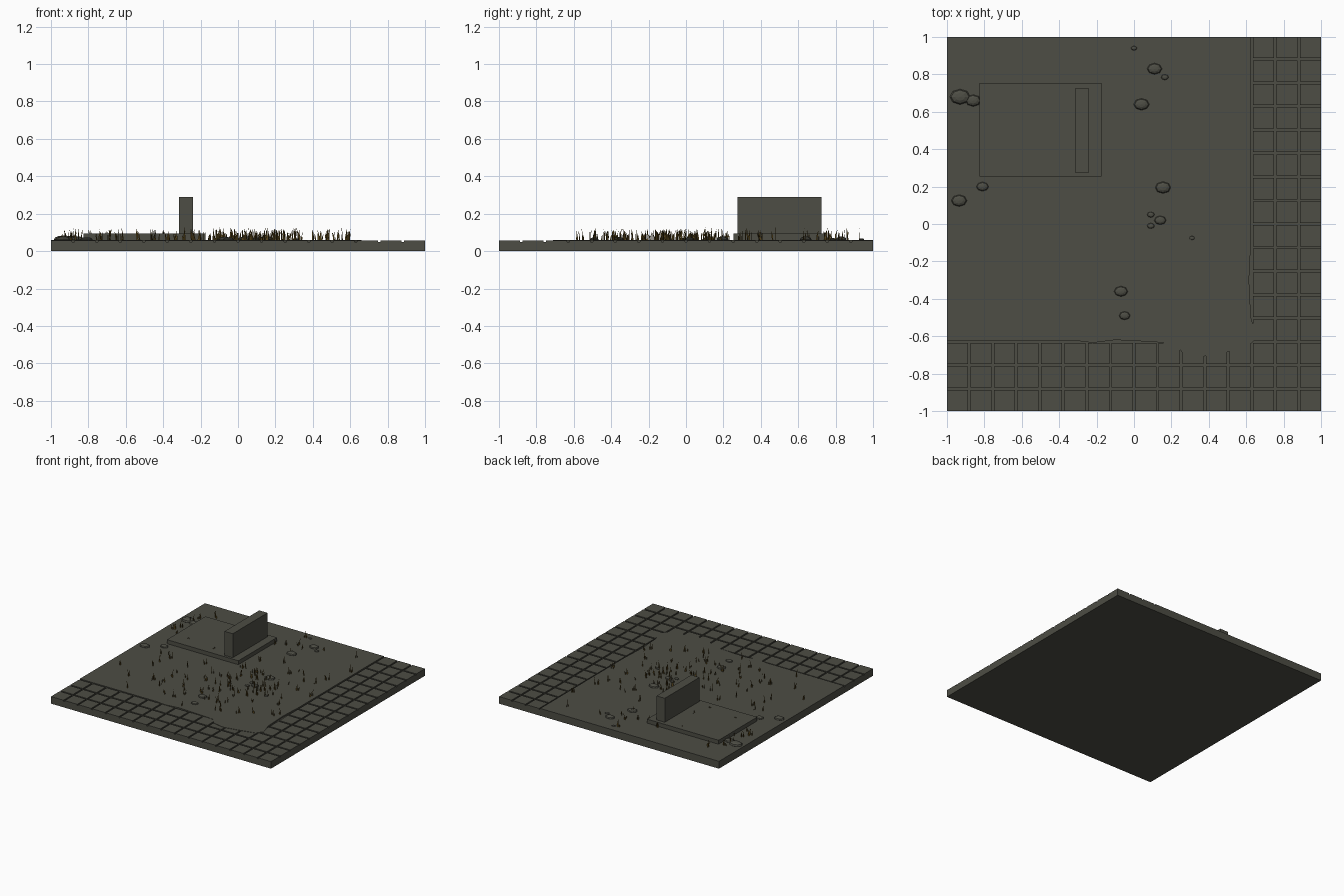
import bpy, bmesh, math, random
from mathutils import Vector

if "Cube" in bpy.data.objects:
    bpy.data.objects.remove(bpy.data.objects["Cube"])

random.seed(7)


def material(name, rgb):
    m = bpy.data.materials.new(name)
    m.diffuse_color = (*rgb, 1)
    m.use_nodes = True
    m.node_tree.nodes["Principled BSDF"].inputs["Base Color"].default_value = m.diffuse_color
    return m


STONE = material("dark olive grey", (0.074, 0.074, 0.058))
GRASS = material("dry brown grass", (0.105, 0.065, 0.012))


def finish(bm, name, mat):
    mesh = bpy.data.meshes.new(name)
    bm.to_mesh(mesh)
    bm.free()
    mesh.materials.append(mat)
    ob = bpy.data.objects.new(name, mesh)
    bpy.context.collection.objects.link(ob)
    return ob


def add_box(bm, x0, x1, y0, y1, z0, z1):
    vs = bmesh.ops.create_cube(bm, size=1)["verts"]
    for v in vs:
        v.co = Vector((x0 + (v.co.x + .5) * (x1 - x0),
                       y0 + (v.co.y + .5) * (y1 - y0),
                       z0 + (v.co.z + .5) * (z1 - z0)))


def box(name, *dims):
    bm = bmesh.new()
    add_box(bm, *dims)
    return finish(bm, name, STONE)


# Ground slab, foundation and broken wall
box("ground_slab", -1, 1, -1, 1, 0, 0.049)
box("foundation", -0.825, -0.175, 0.255, 0.755, 0.05, 0.093)
box("wall", -0.315, -0.24, 0.275, 0.725, 0.09, 0.29)

# Paving: three rows of square tiles along the front and right edges
bm = bmesh.new()
PITCH, GAP = 0.1255, 0.0125
for i in range(16):
    for j in range(16):
        if i >= 13 or j < 3:
            x, y = -1 + i * 0.1258, -1 + j * 0.1258
            add_box(bm, x, min(x + 0.113, 1), y, min(y + 0.113, 1), 0.045, 0.058)
finish(bm, "paving_tiles", STONE)

# Dirt with an irregular edge spilling over the corner tiles
outline = [(-1, 1), (-1, -.625), (-.3, -.625), (-.22, -.635), (-.1, -.62), (.1, -.63),
           (.22, -.64), (.26, -.69), (.36, -.71), (.47, -.69), (.6, -.66),
           (.66, -.61), (.625, -.5), (.615, -.3), (.625, -.1), (.625, 1)]
bm = bmesh.new()
face = bm.faces.new([bm.verts.new((x, y, 0.045)) for x, y in outline])
top = bmesh.ops.extrude_face_region(bm, geom=[face])["geom"]
for v in top:
    if isinstance(v, bmesh.types.BMVert):
        v.co.z = 0.0605
bmesh.ops.recalc_face_normals(bm, faces=bm.faces)
finish(bm, "dirt", STONE)

# Flattened stones: x, y, radius
stones = [(-.93, .68, .055), (-.86, .66, .042), (.11, .83, .04), (.165, .785, .02),
          (0, .94, .016), (.04, .64, .042), (-.935, .125, .042), (-.81, .2, .033),
          (.155, .195, .042), (.09, .05, .02), (.14, .02, .032), (.09, -.01, .02),
          (.31, -.075, .015), (-.07, -.36, .037), (-.05, -.49, .03)]
bm = bmesh.new()
for x, y, r in stones:
    vs = bmesh.ops.create_uvsphere(bm, u_segments=8, v_segments=6, radius=r)["verts"]
    for v in vs:
        v.co = Vector((x + v.co.x, y + v.co.y * .75, .062 + v.co.z * .4))
finish(bm, "stones", STONE)

# Dry grass: tufts of thin upright blades leaning within their own plane
bm = bmesh.new()
tufts = 0
while tufts < 125:
    if random.random() < .6:
        x, y = random.gauss(.08, .3), random.gauss(0, .33)
    else:
        x, y = random.uniform(-.97, .6), random.uniform(-.6, .95)
    on_slab = -.83 < x < -.17 and .25 < y < .76
    if not (-.97 < x < .59 and -.59 < y < .95) or (on_slab and random.random() < .8):
        continue
    tufts += 1
    for _ in range(random.randint(2, 4)):
        a = random.uniform(0, math.pi)
        d = Vector((math.cos(a), math.sin(a), 0))
        base = Vector((x + random.uniform(-.012, .012), y + random.uniform(-.012, .012), .056))
        h, lean = random.uniform(.03, .072), random.uniform(-.012, .012)
        up = Vector((0, 0, h))
        pts = [base - d * .004, base + d * .004,
               base + up * .6 + d * (lean * .4 + .003),
               base + up + d * lean,
               base + up * .6 + d * (lean * .4 - .003)]
        bm.faces.new([bm.verts.new(p) for p in pts])
finish(bm, "grass_blades", GRASS)
